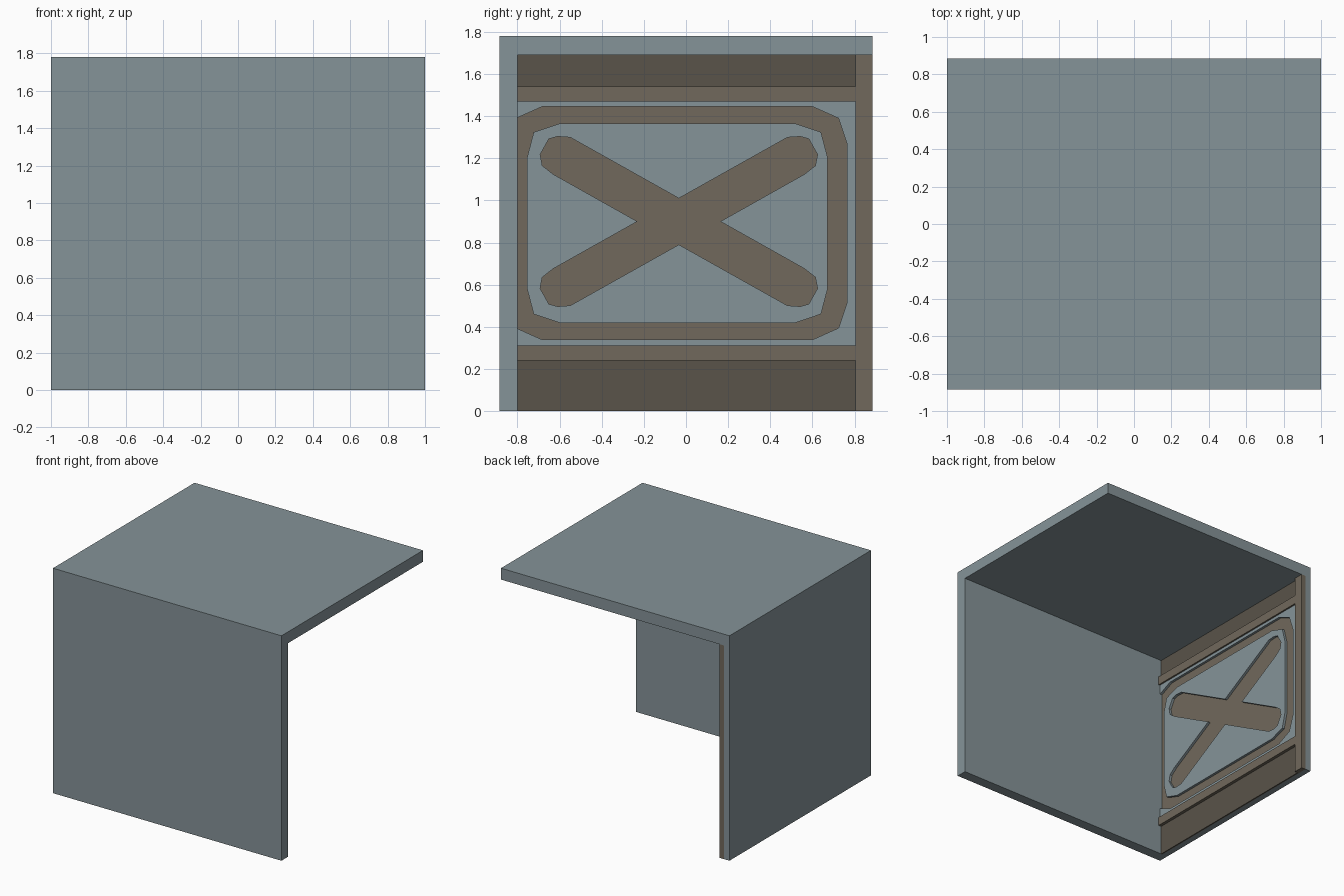
import bpy, bmesh

if "Cube" in bpy.data.objects:
    bpy.data.objects.remove(bpy.data.objects["Cube"])

WALL = -0.952      # inner face of the plain side wall
FLOOR = -0.948     # brown floor of the grooves
PANEL = -0.928     # face of the grey relief panel
RAISED = -0.915    # face of the raised trim
Y0, Y1, TOP = -0.885, 0.885, 1.78
INNER_Y, ROOF_Z = -0.80, 1.69


def material(name, rgb):
    m = bpy.data.materials.new(name)
    m.diffuse_color = (*rgb, 1)
    m.use_nodes = True
    m.node_tree.nodes["Principled BSDF"].inputs["Base Color"].default_value = m.diffuse_color
    return m


slate = material("slate_grey", (0.235, 0.292, 0.314))
brown = material("brown_trim", (0.165, 0.14, 0.106))
dark_brown = material("dark_brown_panel", (0.10, 0.087, 0.067))


def finish(name, bm, mat):
    bmesh.ops.recalc_face_normals(bm, faces=bm.faces)
    me = bpy.data.meshes.new(name)
    bm.to_mesh(me)
    bm.free()
    me.materials.append(mat)
    ob = bpy.data.objects.new(name, me)
    bpy.context.collection.objects.link(ob)


def box(name, x0, x1, y0, y1, z0, z1, mat):
    bm = bmesh.new()
    bmesh.ops.create_cube(bm, size=1)
    for v in bm.verts:
        v.co = (x0 + (v.co.x + .5) * (x1 - x0),
                y0 + (v.co.y + .5) * (y1 - y0),
                z0 + (v.co.z + .5) * (z1 - z0))
    finish(name, bm, mat)


def mirrored(points, cy, cz):
    """Turn one (+y, +z) quarter outline, counter-clockwise, into a full loop."""
    half = points + [(-y, z) for y, z in reversed(points)]
    loop = half + [(y, -z) for y, z in reversed(half)]
    out = []
    for p in loop:
        if not out or p != out[-1]:
            out.append(p)
    if out[0] == out[-1]:
        out.pop()
    return [(cy + y, cz + z) for y, z in out]


def holed_plate(name, outer, hole, x0, x1, mat):
    """Flat plate in the yz plane with one hole, given thickness along x."""
    bm = bmesh.new()
    edges = []
    for pts in (outer, hole):
        vs = [bm.verts.new((x0, y, z)) for y, z in pts]
        edges += [bm.edges.new((vs[i - 1], vs[i])) for i in range(len(vs))]
    bmesh.ops.triangle_fill(bm, use_beauty=True, edges=edges, normal=(1, 0, 0))
    ext = bmesh.ops.extrude_face_region(bm, geom=bm.faces[:])
    for v in ext["geom"]:
        if isinstance(v, bmesh.types.BMVert):
            v.co.x = x1
    finish(name, bm, mat)


# Grey shell: roof, front wall and side wall
box("roof", -1, 1, Y0, Y1, ROOF_Z, TOP, slate)
box("front_wall", -1, 1, Y0, INNER_Y, 0, ROOF_Z, slate)
box("side_wall", -1, WALL, INNER_Y, Y1, 0, ROOF_Z, slate)

# Dark bands at the foot and head of the side wall
for name, z0, z1 in (("lower_band", 0, 0.24), ("upper_band", 1.54, ROOF_Z)):
    box(name, WALL, -0.94, INNER_Y, 0.805, z0, z1, dark_brown)

# Raised trim: end post joined to two rails
box("end_post", WALL, RAISED, 0.805, Y1, 0, ROOF_Z, brown)
for name, z0, z1 in (("lower_rail", 0.24, 0.31), ("upper_rail", 1.47, 1.54)):
    box(name, WALL, RAISED, INNER_Y, 0.805, z0, z1, brown)

# Brown floor seen at the bottom of the grooves
box("groove_floor", WALL, FLOOR, INNER_Y, 0.805, 0.31, 1.47, brown)

# Relief panel with a ring-shaped groove, its front side sunk into the front wall
CY, CZ = -0.041, 0.892
ring_outer = mirrored([(0.806, 0.376), (0.765, 0.498), (0.642, 0.553)], CY, CZ)
ring_inner = mirrored([(0.713, 0.314), (0.682, 0.432), (0.56, 0.473)], CY, CZ)
border = [(0.805, 0.31), (0.805, 1.47), (-0.87, 1.47), (-0.87, 0.31)]
holed_plate("relief_border", border, ring_outer, FLOOR, PANEL, slate)

# Cross-shaped groove with blunt rounded ends, cut through the middle panel
ux, uz = 0.872, 0.489
tip = [(0.63, -0.096), (0.695, -0.086), (0.73, -0.045),
       (0.73, 0.04), (0.70, 0.07), (0.645, 0.096)]
arm = [(0.197, 0.0)] + [(u * ux - v * uz, u * uz + v * ux) for u, v in tip] + [(0.0, 0.11)]
holed_plate("relief_centre", ring_inner, mirrored(arm, -0.034, 0.90), FLOOR, PANEL, slate)
